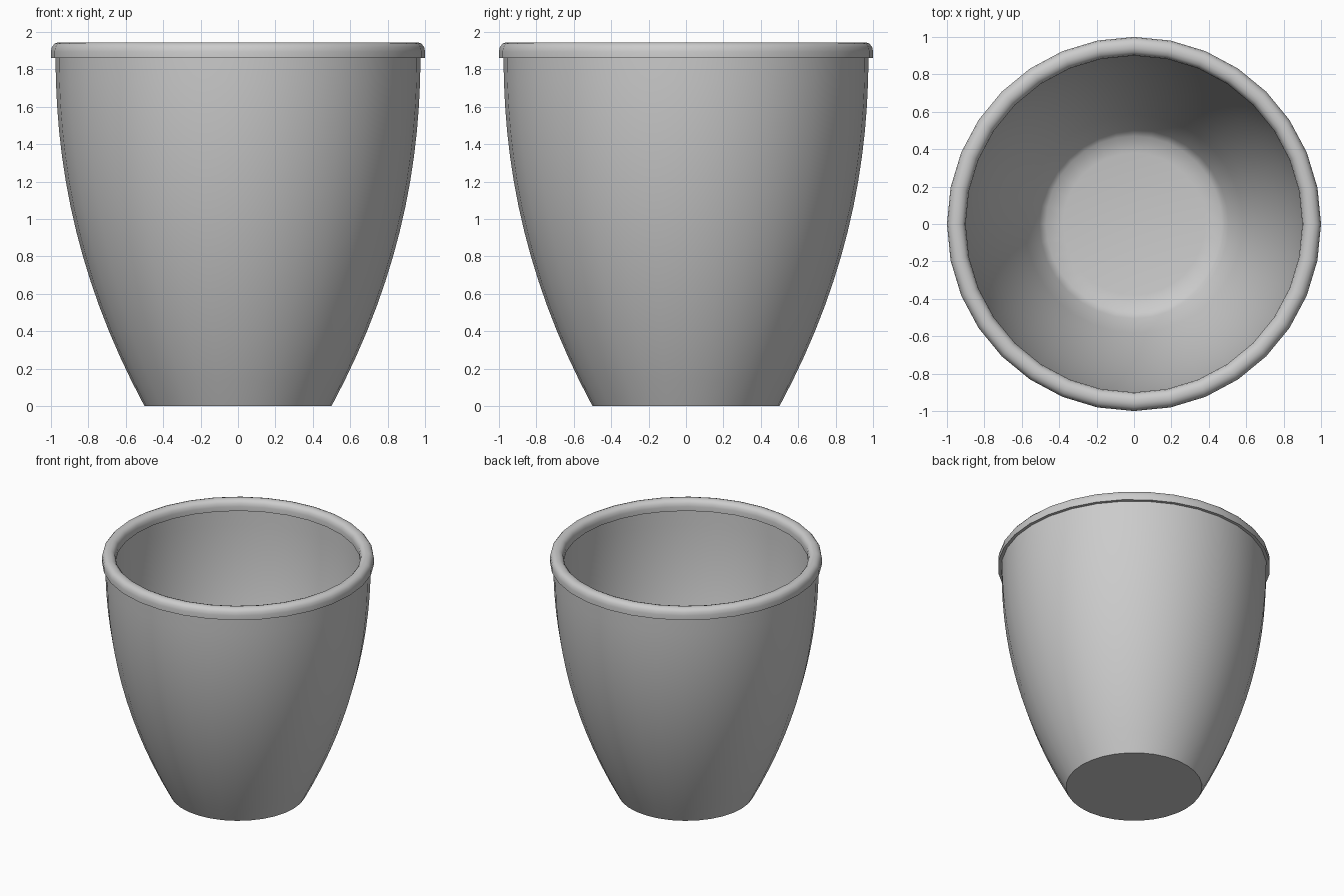
import bpy, bmesh, math

if "Cube" in bpy.data.objects:
    bpy.data.objects.remove(bpy.data.objects["Cube"])

SIDES = 32


def lathe(name, profile, closed=False):
    """Revolve an (r, z) profile around z; points with r = 0 become poles."""
    bm = bmesh.new()
    rings = []
    for r, z in profile:
        n = 1 if r == 0 else SIDES
        rings.append([bm.verts.new((r * math.cos(2 * math.pi * i / SIDES),
                                    r * math.sin(2 * math.pi * i / SIDES), z)) for i in range(n)])
    pairs = list(zip(rings, rings[1:]))
    if closed:
        pairs.append((rings[-1], rings[0]))
    for a, b in pairs:
        for i in range(SIDES):
            j = (i + 1) % SIDES
            if len(a) == 1:
                bm.faces.new((a[0], b[j], b[i]))
            elif len(b) == 1:
                bm.faces.new((a[i], a[j], b[0]))
            else:
                bm.faces.new((a[i], a[j], b[j], b[i]))
    bmesh.ops.recalc_face_normals(bm, faces=bm.faces)
    mesh = bpy.data.meshes.new(name)
    bm.to_mesh(mesh)
    bm.free()
    obj = bpy.data.objects.new(name, mesh)
    bpy.context.collection.objects.link(obj)
    bpy.context.view_layer.objects.active = obj
    obj.select_set(True)
    bpy.ops.object.shade_smooth_by_angle(angle=math.radians(40))
    obj.select_set(False)
    return obj


# Curved outer wall, foot to rim
def wall_radius(z):
    t = 1 - z / 1.9
    return 0.976 - 0.476 * t ** 2.15


outer = [(wall_radius(1.87 * i / 14), 1.87 * i / 14) for i in range(15)]
# Inner wall follows the outer one, then rounds into the floor
inner = [(r - 0.05, z) for r, z in reversed(outer) if z > 0.15]
floor = [(0.505, 0.10), (0.47, 0.065), (0.38, 0.05), (0, 0.045)]
lathe("cup_body", [(0, 0)] + outer + inner + floor)

# Rounded rim overhanging the wall on both sides
rim = [(0.90, 1.86), (1.0, 1.86), (1.0, 1.895), (0.995, 1.92), (0.98, 1.938),
       (0.96, 1.945), (0.94, 1.945), (0.92, 1.938), (0.905, 1.92), (0.90, 1.895)]
lathe("rim", rim, closed=True)
